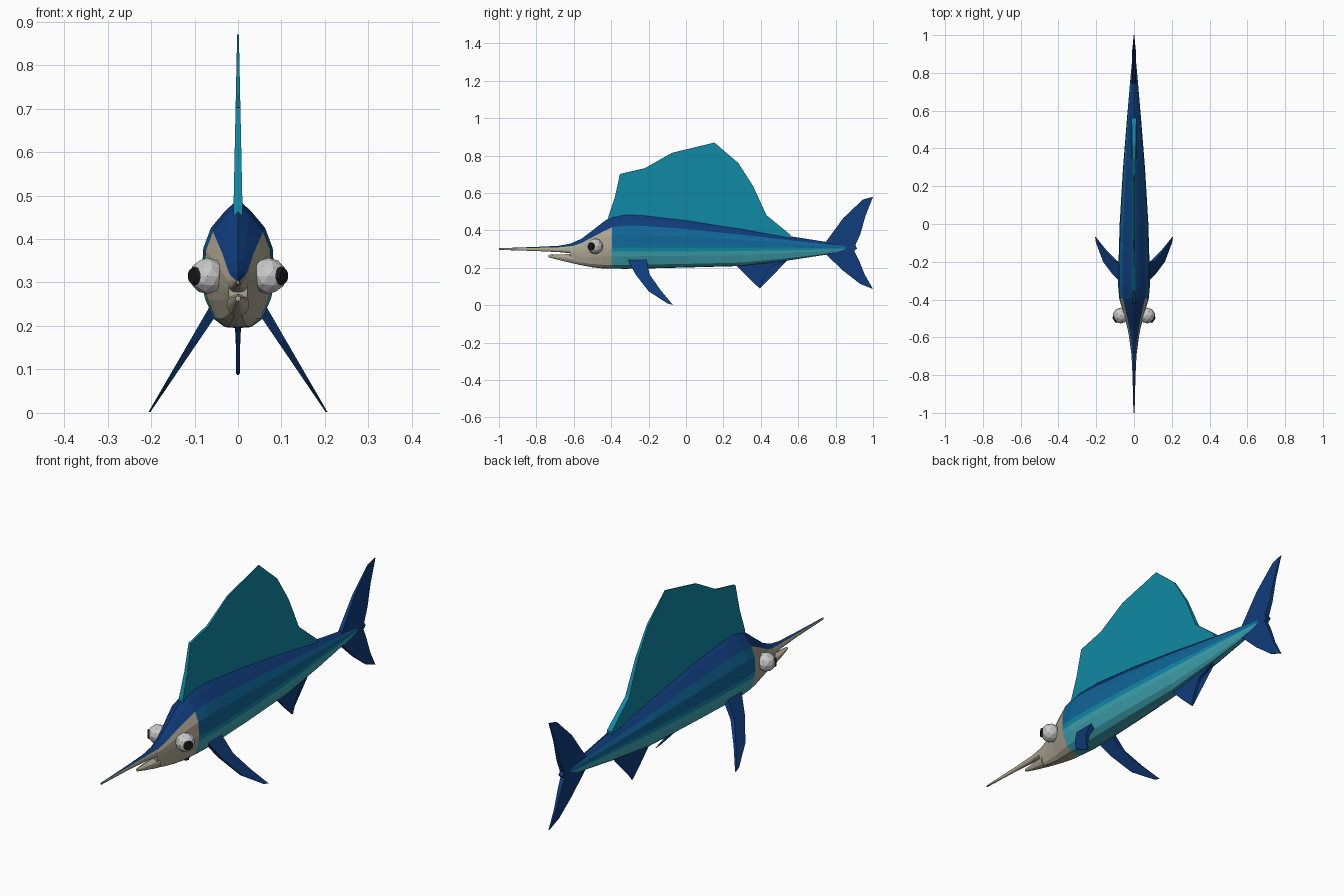
import bpy, bmesh
from mathutils import Vector, Matrix

if "Cube" in bpy.data.objects:
    bpy.data.objects.remove(bpy.data.objects["Cube"])


def mat(name, rgb):
    m = bpy.data.materials.new(name)
    m.diffuse_color = (*rgb, 1)
    m.use_nodes = True
    m.node_tree.nodes["Principled BSDF"].inputs["Base Color"].default_value = m.diffuse_color
    return m


NAVY = mat("navy", (.005, .045, .20))
BLUE = mat("mid blue", (.005, .13, .31))
TEAL = mat("teal", (.005, .25, .37))
CYAN = mat("pale cyan", (.05, .38, .45))
BEIGE = mat("warm grey", (.42, .385, .29))
WHITE = mat("eye white", (.58, .58, .58))
BLACK = mat("pupil black", (.01, .01, .01))


def finish(bm, name, mats):
    bmesh.ops.recalc_face_normals(bm, faces=bm.faces)
    me = bpy.data.meshes.new(name)
    bm.to_mesh(me)
    bm.free()
    for m in mats:
        me.materials.append(m)
    ob = bpy.data.objects.new(name, me)
    bpy.context.collection.objects.link(ob)
    return ob


# Half cross-section from belly to back: width share, height share (-1..1)
SECTION = [(0, -1), (.36, -.98), (.66, -.82), (.9, -.42), (.97, -.2), (1, 0),
           (.95, .38), (.74, .64), (.34, .86), (0, 1)]
BAND = [3, 3, 3, 3, 2, 1, 1, 0, 0]      # colour slot of each strip


def loft(name, stations, mats, bands=BAND):
    """Skin rings given as y, bottom z, middle z, top z, half width."""
    bm = bmesh.new()
    rings = []
    n = len(SECTION)
    for y, lo, mid, hi, w in stations:
        pts = []
        for u, v in SECTION:
            z = mid + v * ((hi - mid) if v > 0 else (mid - lo))
            pts.append((u * w, y, z))
        pts += [(-x, yy, z) for x, yy, z in pts[-2:0:-1]]
        rings.append([bm.verts.new(p) for p in pts])
    count = len(rings[0])
    for a, b in zip(rings, rings[1:]):
        for i in range(count):
            j = (i + 1) % count
            f = bm.faces.new((a[i], a[j], b[j], b[i]))
            f.material_index = bands[i if i < n - 1 else count - 1 - i]
    for r in (rings[0], rings[-1]):
        bm.faces.new(r).material_index = bands[4]
    return finish(bm, name, mats)


# Body with horizontal colour bands
loft("body", [
    (-.395, .196, .31, .478, .078), (-.33, .195, .31, .491, .084),
    (-.24, .196, .31, .49, .083), (.0, .202, .31, .462, .076),
    (.3, .21, .31, .415, .058), (.55, .24, .308, .37, .038),
    (.76, .272, .305, .337, .02), (.905, .296, .304, .32, .007)],
    [NAVY, BLUE, TEAL, CYAN])

# Head, bill and lower jaw: navy above, warm grey below
HEAD_BAND = [1] * 7 + [0, 0]
loft("head", [
    (-.62, .228, .285, .328, .022), (-.56, .214, .292, .355, .033),
    (-.5, .203, .30, .40, .047), (-.445, .197, .305, .443, .064),
    (-.395, .196, .31, .478, .078)], [NAVY, BEIGE], HEAD_BAND)
loft("bill", [
    (-1, .296, .298, .305, .003), (-.8, .29, .298, .312, .008),
    (-.68, .284, .296, .318, .014), (-.6, .276, .29, .333, .024)],
    [NAVY, BEIGE], HEAD_BAND)
loft("lower_jaw", [
    (-.735, .257, .264, .27, .006), (-.68, .242, .258, .271, .015),
    (-.6, .223, .25, .275, .026)], [BEIGE], [0] * 9)


def fin(name, outline, material, half, centre=lambda z: 0):
    """Thin fin from a y, z outline; half and centre give x from z."""
    bm = bmesh.new()
    sides = []
    for s in (1, -1):
        vs = [bm.verts.new((centre(z) + s * half(z), y, z)) for y, z in outline]
        bm.faces.new(vs)
        sides.append(vs)
    a, b = sides
    for i in range(len(outline)):
        j = (i + 1) % len(outline)
        bm.faces.new((a[i], a[j], b[j], b[i]))
    bmesh.ops.triangulate(bm, faces=[f for f in bm.faces if len(f.verts) > 4])
    return finish(bm, name, [material])


# Sail on the back
fin("dorsal_sail", [
    (-.42, .44), (-.415, .475), (-.38, .58), (-.353, .702), (-.22, .733),
    (-.075, .815), (.152, .87), (.28, .76), (.36, .635), (.43, .482),
    (.56, .375), (.56, .35), (.3, .39), (-.2, .46)],
    TEAL, lambda z: .002 + max(0, .87 - z) * .021)

# Tail lobes
fin("tail_upper_lobe", [
    (.745, .335), (.84, .465), (.945, .565), (1, .58), (.96, .48),
    (.932, .38), (.905, .32), (.915, .304), (.76, .304)],
    NAVY, lambda z: .002 + (.58 - z) * .033)
fin("tail_lower_lobe", [
    (.745, .275), (.84, .185), (.93, .115), (1, .087), (.955, .165),
    (.925, .24), (.9, .29), (.915, .304), (.76, .304)],
    NAVY, lambda z: .002 + (z - .087) * .044)

# Fin under the rear belly
fin("anal_fin", [
    (.26, .22), (.34, .14), (.395, .089), (.412, .135), (.45, .205),
    (.54, .238), (.52, .265), (.3, .25)],
    NAVY, lambda z: .004 + (z - .089) * .015)

# Side fins and eyes, mirrored left and right
PECTORAL = [(-.312, .245), (-.27, .165), (-.2, .075), (-.1, .01), (-.07, .002),
            (-.135, .08), (-.195, .165), (-.212, .245)]
for side, label in ((1, "right"), (-1, "left")):
    fin(label + "_pectoral_fin", PECTORAL, NAVY,
        lambda z: .002 + z * .05,
        lambda z: side * (.205 - z * .63))

    centre = Vector((side * .07, -.485, .315))
    bm = bmesh.new()
    bmesh.ops.create_icosphere(bm, subdivisions=2, radius=.042,
                               matrix=Matrix.Translation(centre))
    finish(bm, label + "_eye", [WHITE])

    look = Vector((side * .82, -.57, 0)).normalized()
    bm = bmesh.new()
    turn = look.to_track_quat('Z', 'Y').to_matrix().to_4x4()
    bmesh.ops.create_cone(bm, cap_ends=True, segments=10, radius1=.022,
                          radius2=.017, depth=.009,
                          matrix=Matrix.Translation(centre + look * .0395) @ turn)
    finish(bm, label + "_pupil", [BLACK])
